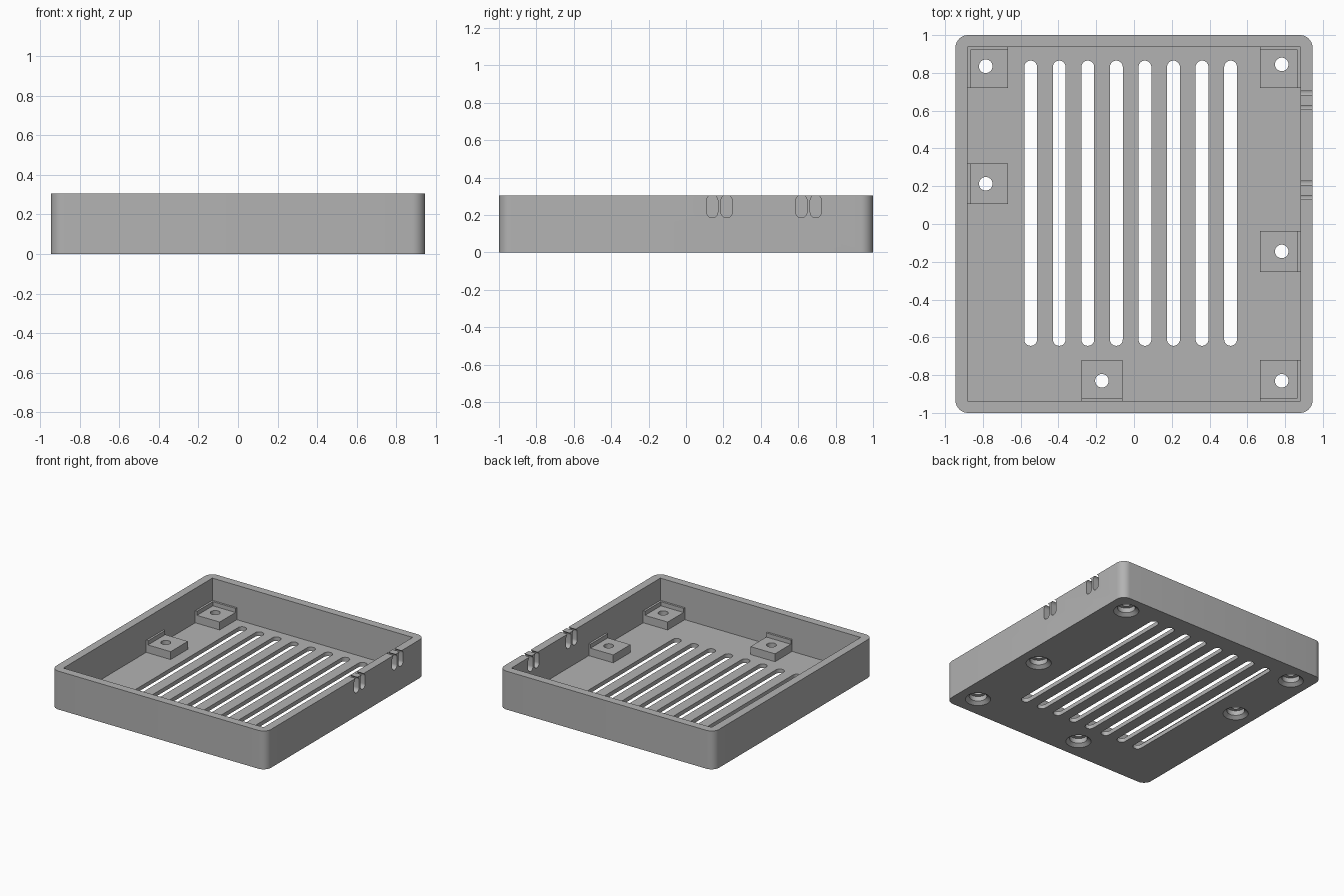
import bpy, bmesh
from math import sin, cos, pi, radians
from mathutils import Matrix, Vector

cube = bpy.data.objects.get("Cube")
if cube:
    bpy.data.objects.remove(cube, do_unlink=True)

HALF_X, HALF_Y, HEIGHT = 0.945, 1.0, 0.305
WALL, FLOOR = 0.064, 0.032
IN_X, IN_Y = HALF_X - WALL, HALF_Y - WALL

grey = bpy.data.materials.new("plain grey")
grey.use_nodes = True
grey.diffuse_color = (0.45, 0.45, 0.45, 1)
grey.node_tree.nodes["Principled BSDF"].inputs["Base Color"].default_value = grey.diffuse_color


def make(name, bm):
    bmesh.ops.recalc_face_normals(bm, faces=bm.faces)
    mesh = bpy.data.meshes.new(name)
    bm.to_mesh(mesh)
    bm.free()
    mesh.materials.append(grey)
    ob = bpy.data.objects.new(name, mesh)
    bpy.context.collection.objects.link(ob)
    return ob


def prism(bm, outline, z0, z1, matrix=Matrix()):
    """Closed prism from a flat outline."""
    low = [bm.verts.new(matrix @ Vector((x, y, z0))) for x, y in outline]
    top = [bm.verts.new(matrix @ Vector((x, y, z1))) for x, y in outline]
    bm.faces.new(low)
    bm.faces.new(top)
    for i in range(len(low)):
        j = (i + 1) % len(low)
        bm.faces.new((low[i], low[j], top[j], top[i]))


def box(bm, x0, x1, y0, y1, z0, z1):
    prism(bm, [(x0, y0), (x1, y0), (x1, y1), (x0, y1)], z0, z1)


def rounded(half_x, half_y, r, steps=8):
    """Rectangle outline with round corners."""
    points = []
    for quarter, (sx, sy) in enumerate([(1, 1), (-1, 1), (-1, -1), (1, -1)]):
        for k in range(steps + 1):
            a = (quarter + k / steps) * pi / 2
            points.append((sx * (half_x - r) + r * cos(a), sy * (half_y - r) + r * sin(a)))
    return points


def pill(r, half_length, steps=16):
    """Slot outline, long in its second axis."""
    arc = [k * pi / steps for k in range(steps + 1)]
    half = [(r * cos(a), half_length - r + r * sin(a)) for a in arc]
    return half + [(-x, -y) for x, y in half]


def lathe(bm, profile, x, y, sides=32):
    """Closed turned shape from (radius, height) pairs."""
    rings = [[bm.verts.new((x + r * cos(2 * pi * k / sides), y + r * sin(2 * pi * k / sides), z))
              for k in range(sides)] for r, z in profile]
    bm.faces.new(rings[0])
    bm.faces.new(rings[-1])
    for a, b in zip(rings, rings[1:]):
        for k in range(sides):
            j = (k + 1) % sides
            bm.faces.new((a[k], a[j], b[j], b[k]))


def cut(ob, bm):
    """Subtract a shape, then drop the cutter."""
    cutter = make("cutter", bm)
    cutter.hide_render = True
    mod = ob.modifiers.new("cut", 'BOOLEAN')
    mod.operation, mod.solver, mod.object = 'DIFFERENCE', 'EXACT', cutter
    bpy.context.view_layer.objects.active = ob
    bpy.ops.object.modifier_apply(modifier=mod.name)
    bpy.data.objects.remove(cutter, do_unlink=True)


def screw_hole(bm, x, y):
    # flared mouth, head recess, then the narrow shank hole
    lathe(bm, [(0.092, -0.02), (0.092, 0), (0.064, 0.022), (0.064, 0.06),
               (0.036, 0.06), (0.036, 0.2)], x, y)


# Tray with square inner corners
bm = bmesh.new()
prism(bm, rounded(HALF_X, HALF_Y, 0.066), 0, HEIGHT)
tray = make("tray", bm)
bm = bmesh.new()
box(bm, -IN_X, IN_X, -IN_Y, IN_Y, FLOOR, 1)
cut(tray, bm)

# Vent slots in the floor
bm = bmesh.new()
for i in range(8):
    prism(bm, pill(0.034, 0.755), -0.1, 0.1,
          Matrix.Translation((-0.547 + i * 0.1512, 0.11, 0)))
cut(tray, bm)

# Upright pairs of slots through the left wall
bm = bmesh.new()
upright = Matrix(((0, 0, 1, 0), (1, 0, 0, 0), (0, 1, 0, 0), (0, 0, 0, 1)))
for y in (0.14, 0.217, 0.617, 0.694):
    prism(bm, pill(0.03, 0.061), -0.1, 0.1,
          Matrix.Translation((HALF_X - WALL / 2, y, 0.246)) @ upright)
cut(tray, bm)

# Screw bosses: hole centre and the walls each one touches
bosses = {
    "back_right_boss": (-0.785, 0.835, -1, 1),
    "middle_right_boss": (-0.785, 0.213, -1, 0),
    "back_left_boss": (0.782, 0.845, 1, 1),
    "middle_left_boss": (0.782, -0.145, 1, 0),
    "front_left_boss": (0.782, -0.83, 1, -1),
    "front_middle_boss": (-0.17, -0.83, 0, -1),
}
LIP, TOP, LIP_TOP = 0.016, 0.095, 0.128
bm = bmesh.new()
for x, y, sx, sy in bosses.values():
    screw_hole(bm, x, y)
cut(tray, bm)


def span(centre, side, inner):
    """Extent along one axis, running up to the wall on the given side."""
    if side > 0:
        return inner - 0.215, inner
    if side < 0:
        return -inner, -inner + 0.215
    return centre - 0.108, centre + 0.108


def lip_span(side, inner):
    return sorted((side * inner, side * (inner - LIP)))


parts = [tray]
for name, (x, y, sx, sy) in bosses.items():
    xs, ys = span(x, sx, IN_X), span(y, sy, IN_Y)
    bm = bmesh.new()
    box(bm, *xs, *ys, FLOOR, TOP)
    boss = make(name, bm)
    bm = bmesh.new()
    screw_hole(bm, x, y)
    cut(boss, bm)
    parts.append(boss)
    # raised lips along the walls
    bm = bmesh.new()
    if sx:
        box(bm, *lip_span(sx, IN_X), *ys, TOP, LIP_TOP)
    if sy:
        box(bm, *xs, *lip_span(sy, IN_Y), TOP, LIP_TOP)
    parts.append(make(name.replace("boss", "lip"), bm))

# Smooth round walls, sharp edges kept
bpy.ops.object.select_all(action='DESELECT')
for ob in parts:
    ob.select_set(True)
bpy.context.view_layer.objects.active = tray
bpy.ops.object.shade_smooth_by_angle(angle=radians(30))
